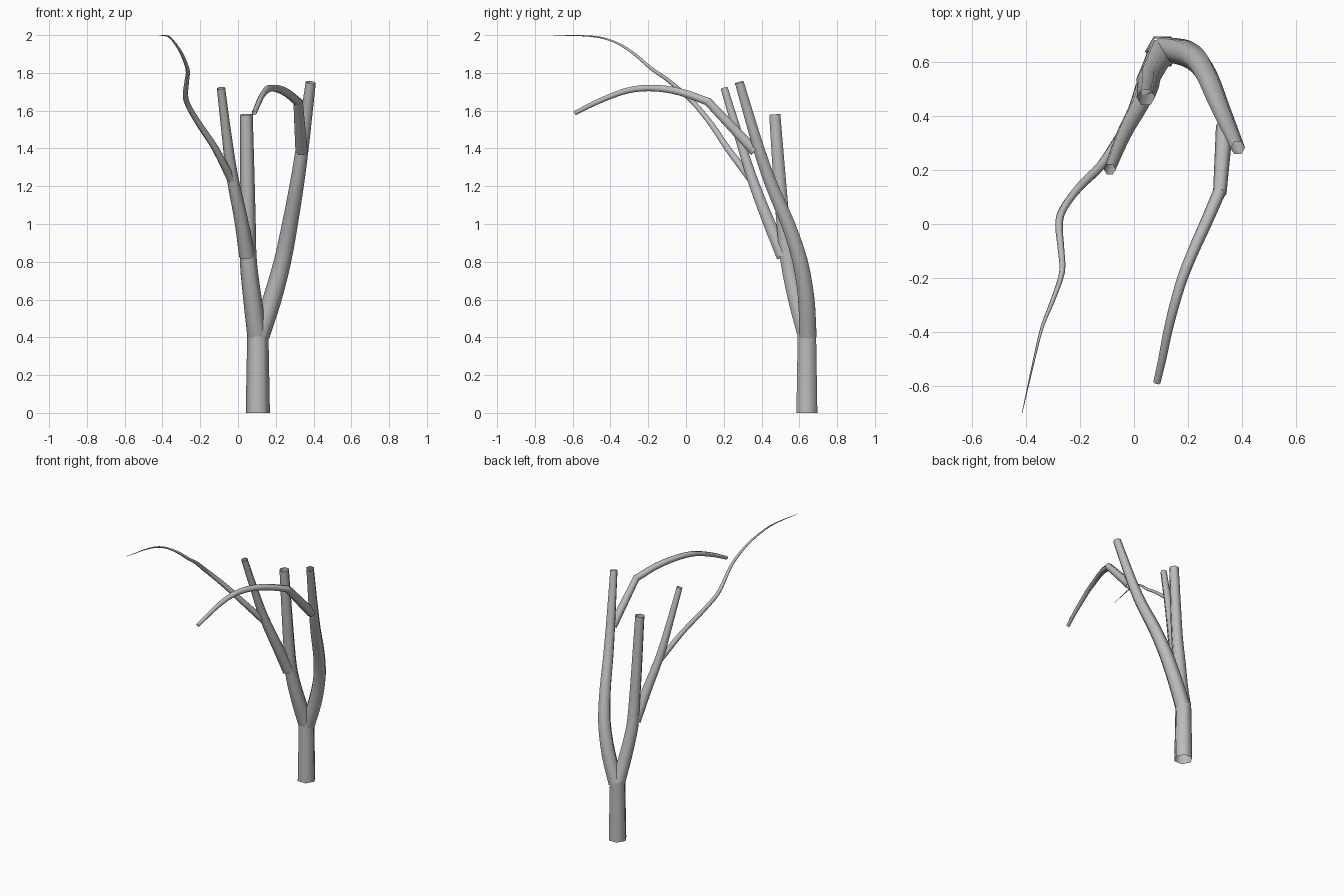
import bpy, bmesh, math
from mathutils import Vector

SIDES = 6
bark = bpy.data.materials.new("grey_bark")
bark.diffuse_color = (0.5, 0.5, 0.5, 1)


def smooth_path(pts, steps):
    """Catmull-Rom through (x, y, z, radius) points."""
    p = [Vector(q) for q in pts]
    p = [p[0] * 2 - p[1]] + p + [p[-1] * 2 - p[-2]]
    out = []
    for i in range(1, len(p) - 2):
        a, b, c, d = p[i - 1:i + 3]
        for s in range(steps):
            t = s / steps
            out.append(0.5 * (2 * b + (c - a) * t + (2 * a - 5 * b + 4 * c - d) * t * t
                              + (3 * b - a - 3 * c + d) * t ** 3))
    return out + [p[-2]]


def limb(name, pts, steps=3):
    """Open six-sided tapering tube along a smooth path."""
    path = smooth_path(pts, steps)
    bm = bmesh.new()
    rings = []
    for i, q in enumerate(path):
        tangent = (path[min(i + 1, len(path) - 1)].xyz - path[max(i - 1, 0)].xyz).normalized()
        u = Vector((1, 0, 0))
        u = (u - tangent * u.dot(tangent)).normalized()
        v = tangent.cross(u)
        rings.append([bm.verts.new(q.xyz + q.w * (u * math.cos(k * math.tau / SIDES)
                                                  + v * math.sin(k * math.tau / SIDES)))
                      for k in range(SIDES)])
    for r0, r1 in zip(rings, rings[1:]):
        for k in range(SIDES):
            n = (k + 1) % SIDES
            bm.faces.new((r0[k], r0[n], r1[n], r1[k])).smooth = True
    mesh = bpy.data.meshes.new(name)
    bm.to_mesh(mesh)
    bm.free()
    mesh.materials.append(bark)
    bpy.context.collection.objects.link(bpy.data.objects.new(name, mesh))


# Trunk
limb("trunk", [(.105, .64, 0, .064), (.105, .64, .43, .056)], 2)

# Two main boughs
limb("right_bough", [(.115, .645, .41, .053), (.18, .637, .6, .05), (.235, .605, .8, .046),
                     (.275, .54, 1.0, .042), (.31, .455, 1.2, .038),
                     (.34, .385, 1.4, .034), (.385, .282, 1.75, .027)])
limb("middle_bough", [(.102, .637, .41, .053), (.077, .583, .6, .049), (.055, .54, .8, .045),
                      (.053, .515, 1.0, .041), (.05, .498, 1.2, .039),
                      (.044, .47, 1.58, .034)])

# Left bough with its long whip-like twig
limb("left_bough", [(.048, .515, .83, .042), (.015, .43, 1.03, .036), (-.03, .347, 1.25, .031),
                    (-.06, .278, 1.47, .026), (-.09, .202, 1.72, .022)])
limb("whip_twig", [(-.035, .345, 1.235, .023), (-.12, .22, 1.40, .019), (-.2, .14, 1.52, .017),
                   (-.26, .06, 1.62, .015), (-.278, 0, 1.68, .014), (-.27, -.1, 1.765, .012),
                   (-.267, -.18, 1.82, .0105), (-.3, -.28, 1.905, .0085),
                   (-.34, -.38, 1.965, .006), (-.37, -.5, 1.994, .004),
                   (-.415, -.7, 1.999, .001)])

# Forward branch: straight base, then an arching end
limb("forward_branch_base", [(.336, .365, 1.385, .032), (.318, .112, 1.652, .025)], 2)
limb("forward_branch_arch", [(.318, .122, 1.645, .024), (.265, 0, 1.69, .0225),
                             (.22, -.1, 1.713, .021), (.18, -.2, 1.72, .0195),
                             (.15, -.3, 1.709, .018), (.125, -.4, 1.676, .0165),
                             (.105, -.5, 1.632, .015), (.085, -.588, 1.587, .0135)])
